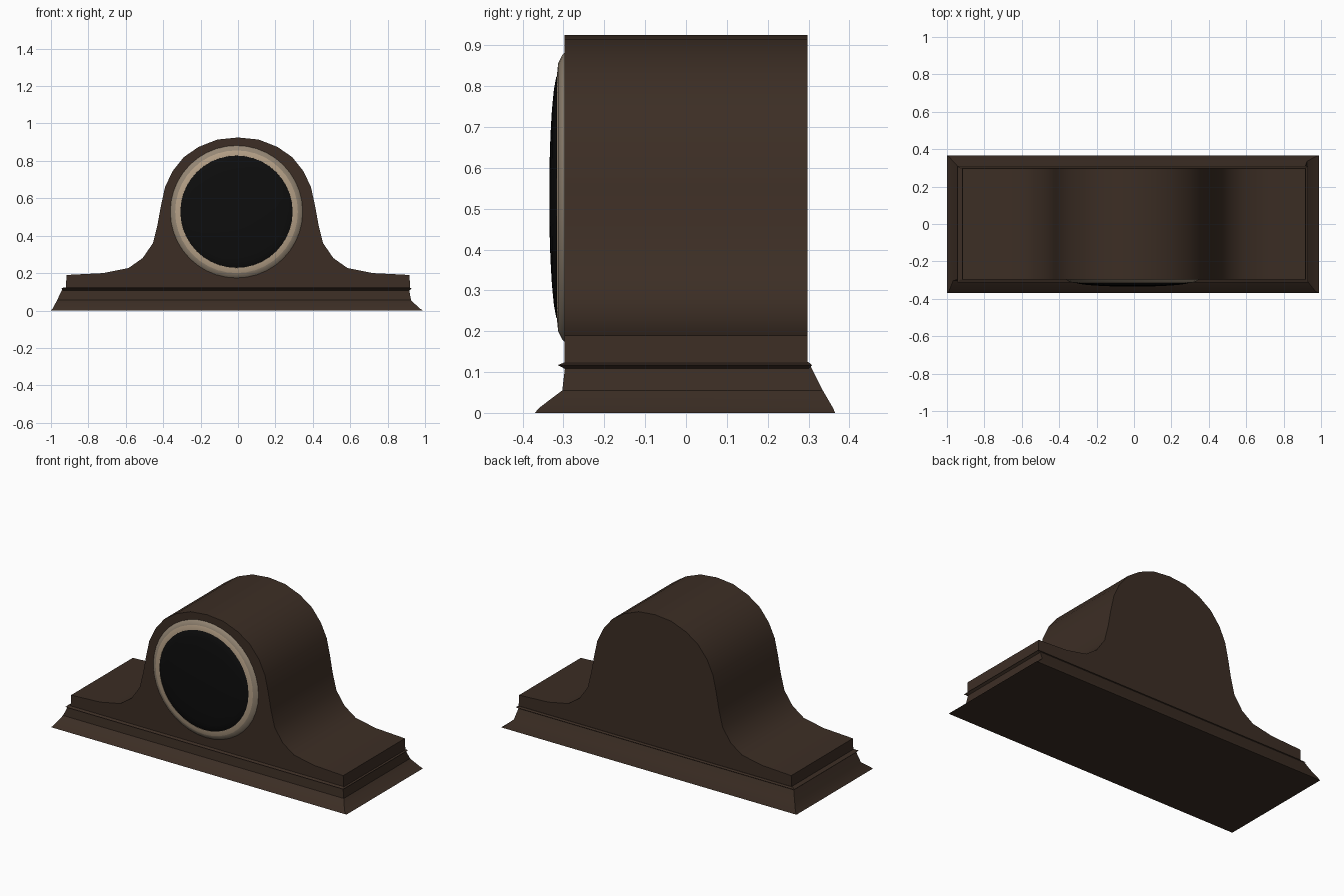
import bpy, bmesh, math

cube = bpy.data.objects.get("Cube")
if cube:
    bpy.data.objects.remove(cube, do_unlink=True)


def material(name, rgb):
    m = bpy.data.materials.new(name)
    m.use_nodes = True
    m.diffuse_color = (*rgb, 1)
    m.node_tree.nodes["Principled BSDF"].inputs["Base Color"].default_value = (*rgb, 1)
    return m


walnut = material("dark walnut", (0.045, 0.027, 0.018))
black = material("black dial", (0.004, 0.004, 0.004))
tan = material("tan brass", (0.46, 0.35, 0.24))
taupe = material("dull brass", (0.30, 0.24, 0.175))


def finish(name, bm, mats, angle=35):
    bmesh.ops.recalc_face_normals(bm, faces=bm.faces)
    mesh = bpy.data.meshes.new(name)
    bm.to_mesh(mesh)
    bm.free()
    for m in mats:
        mesh.materials.append(m)
    ob = bpy.data.objects.new(name, mesh)
    bpy.context.collection.objects.link(ob)
    bpy.ops.object.select_all(action='DESELECT')
    ob.select_set(True)
    bpy.context.view_layer.objects.active = ob
    bpy.ops.object.shade_smooth_by_angle(angle=math.radians(angle))
    return ob


def bridge(bm, a, b):
    """Join two closed loops of vertices with quads."""
    n = len(a)
    return [bm.faces.new((a[i], a[(i + 1) % n], b[(i + 1) % n], b[i])) for i in range(n)]


def stacked_rects(name, levels):
    """Solid through rectangles given as z, x0, x1, y0, y1."""
    bm = bmesh.new()
    rings = [[bm.verts.new((x, y, z)) for x, y in ((x0, y0), (x1, y0), (x1, y1), (x0, y1))]
             for z, x0, x1, y0, y1 in levels]
    for a, b in zip(rings, rings[1:]):
        bridge(bm, a, b)
    bm.faces.new(rings[0])
    bm.faces.new(rings[-1])
    return finish(name, bm, [walnut], 20)


def lathe(name, profile, mats, centre=(-0.008, 0.528), sides=40, cap=False):
    """Turn radius, y points about a front-to-back axis; one material per band."""
    bm = bmesh.new()
    rings = []
    for r, y in profile:
        angles = [2 * math.pi * i / sides for i in range(sides)]
        rings.append([bm.verts.new((centre[0] + r * math.cos(a), y,
                                    centre[1] + r * math.sin(a))) for a in angles])
    for k, (a, b) in enumerate(zip(rings, rings[1:])):
        for f in bridge(bm, a, b):
            f.material_index = min(k, len(mats) - 1)
    if cap:
        bm.faces.new(rings[-1])
    return finish(name, bm, mats)


# Flared plinth and the thin lip above it
stacked_rects("plinth", [
    (0.0, -1.0, 0.99, -0.37, 0.365),
    (0.012, -0.99, 0.97, -0.36, 0.36),
    (0.055, -0.967, 0.925, -0.303, 0.335),
    (0.113, -0.94, 0.915, -0.296, 0.306)])
stacked_rects("plinth_lip", [
    (0.108, -0.935, 0.915, -0.297, 0.3),
    (0.117, -0.945, 0.93, -0.314, 0.309),
    (0.124, -0.93, 0.915, -0.297, 0.3)])

# Case: bell-shaped outline, mirrored and extruded front to back
half = [(0.92, 0.118), (0.917, 0.19), (0.72, 0.2), (0.585, 0.227), (0.51, 0.28),
        (0.455, 0.36), (0.43, 0.46), (0.412, 0.56), (0.39, 0.66), (0.35, 0.745),
        (0.29, 0.82), (0.21, 0.875), (0.11, 0.914)]
outline = half + [(0, 0.925)] + [(-x, z) for x, z in reversed(half)]
bm = bmesh.new()
front, back = [[bm.verts.new((x, y, z)) for x, z in outline] for y in (-0.297, 0.297)]
bridge(bm, front, back)
bm.faces.new(front)
bm.faces.new(back)
finish("case", bm, [walnut])

# Bezel: dull outer slope, brighter inner rim
lathe("bezel", [(0.357, -0.294), (0.348, -0.303), (0.328, -0.313), (0.3, -0.316), (0.298, -0.308)],
      [taupe, taupe, tan, tan])

# Domed dial
steps = 6
dome = [(0.304 * math.cos(t), -0.312 - 0.023 * math.sin(t))
        for t in (i * math.pi / 2 / steps for i in range(steps))]
lathe("dial_glass", dome, [black], cap=True)
